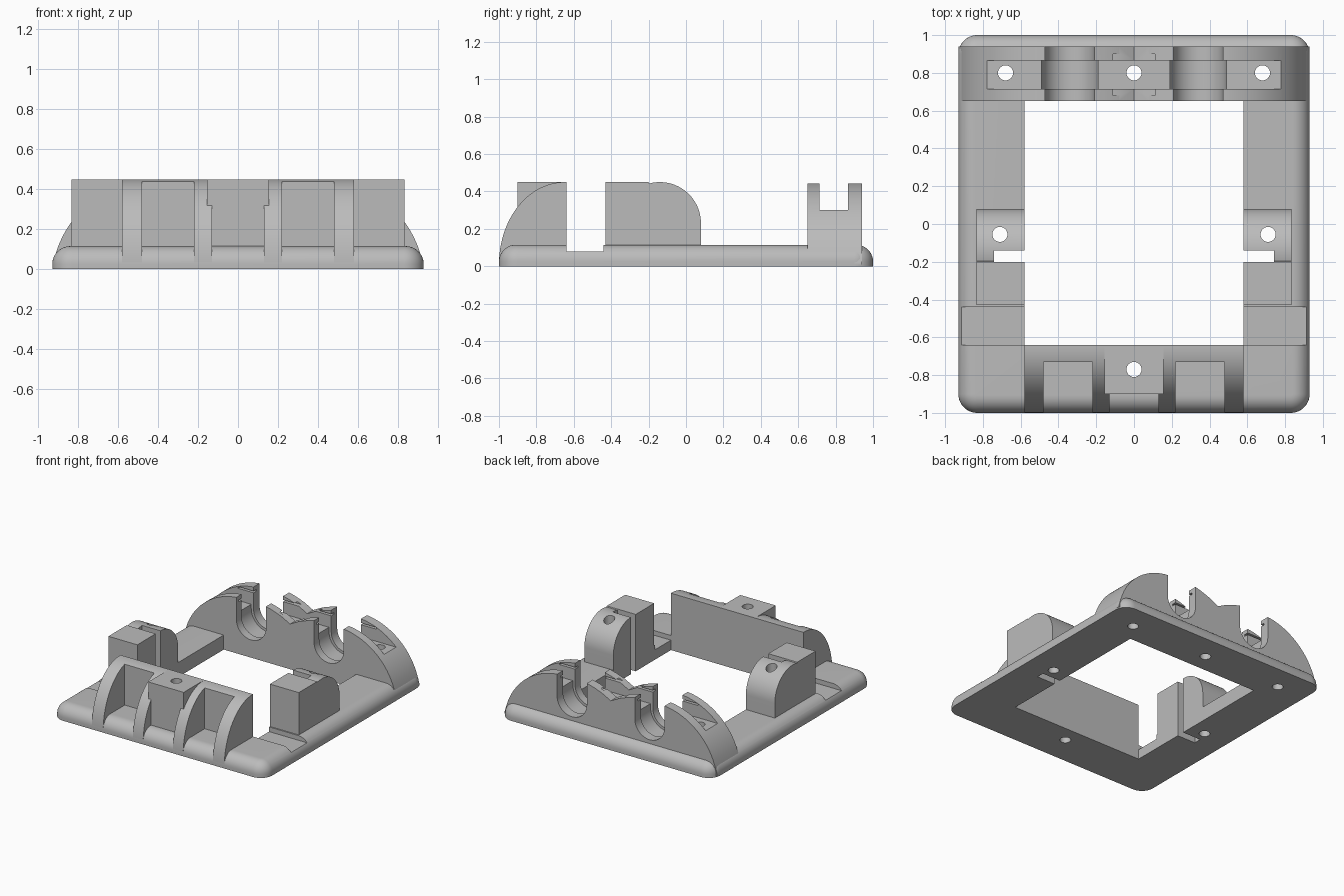
import bpy, bmesh
from math import sin, cos, pi, sqrt, radians

if "Cube" in bpy.data.objects:
    bpy.data.objects.remove(bpy.data.objects["Cube"], do_unlink=True)

grey = bpy.data.materials.new("plain grey")
grey.use_nodes = True
grey.diffuse_color = (0.5, 0.5, 0.5, 1)
grey.node_tree.nodes["Principled BSDF"].inputs["Base Color"].default_value = (0.5, 0.5, 0.5, 1)


def loft(name, rings, closed=False):
    """Skin equal-length rings; cap the ends, or join last to first."""
    bm = bmesh.new()
    rows = [[bm.verts.new(p) for p in ring] for ring in rings]
    n = len(rows[0])
    for a, b in zip(rows, rows[1:]):
        for i in range(n):
            j = (i + 1) % n
            bm.faces.new((a[i], a[j], b[j], b[i]))
    bm.faces.new(rows[0])
    bm.faces.new(rows[-1])
    bmesh.ops.recalc_face_normals(bm, faces=bm.faces)
    mesh = bpy.data.meshes.new(name)
    bm.to_mesh(mesh)
    bm.free()
    mesh.materials.append(grey)
    obj = bpy.data.objects.new(name, mesh)
    bpy.context.collection.objects.link(obj)
    return obj


def prism(name, axis, pts, lo, hi):
    """Extrude a 2D outline along one axis."""
    place = {"x": lambda p, h: (h, p[0], p[1]),
             "y": lambda p, h: (p[0], h, p[1]),
             "z": lambda p, h: (p[0], p[1], h)}[axis]
    return loft(name, [[place(p, h) for p in pts] for h in (lo, hi)])


def box(name, x0, x1, y0, y1, z0, z1):
    return prism(name, "z", [(x0, y0), (x1, y0), (x1, y1), (x0, y1)], z0, z1)


def arc(cx, cy, rx, ry, start, end, n=24):
    return [(cx + rx * cos(radians(start + (end - start) * i / n)),
             cy + ry * sin(radians(start + (end - start) * i / n))) for i in range(n + 1)]


def select(obj):
    bpy.ops.object.select_all(action="DESELECT")
    obj.select_set(True)
    bpy.context.view_layer.objects.active = obj


def cut(obj, *cutters):
    """Subtract each cutter and discard it."""
    for cutter in cutters:
        cutter.hide_render = True
        select(obj)
        mod = obj.modifiers.new("cut", "BOOLEAN")
        mod.operation, mod.solver, mod.object = "DIFFERENCE", "EXACT", cutter
        bpy.ops.object.modifier_apply(modifier=mod.name)
        bpy.data.objects.remove(cutter, do_unlink=True)


def hole(x, y):
    return prism("screw_hole", "z", arc(x, y, 0.04, 0.04, 0, 345, 23), -0.2, 0.8)


def post_slot(s):
    return box("post_slot", s * 0.5, s * 0.74, -0.2, -0.14, -0.1, 0.6)


SIDES = (-1, 1)
REAR_HOLES = [(-0.68, 0.8), (0, 0.8), (0.68, 0.8)]
POST_HOLES = [(-0.71, -0.055), (0.71, -0.055)]
FRONT_HOLE = (0, -0.77)
parts = []


# Base frame: rounded plate with a soft upper rim
def plate_ring(inset, z, r=0.1):
    ring = []
    for sx, sy, a in ((1, 1, 0), (-1, 1, 90), (-1, -1, 180), (1, -1, 270)):
        ring += arc(sx * (0.93 - r), sy * (1 - r), r - inset, r - inset, a, a + 90, 10)
    return [(x, y, z) for x, y in ring]


rings = [plate_ring(0, 0)]
for i in range(11):
    a = pi / 2 * i / 10
    rings.append(plate_ring(0.09 * (1 - cos(a)), 0.025 + 0.09 * sin(a)))
base = loft("base_frame", rings)
cut(base, box("opening", -0.58, 0.58, -0.64, 0.65, -0.1, 0.3))
for s in SIDES:
    cut(base, box("cross_channel", s * 0.5, s * 1.1, -0.64, -0.44, 0.078, 0.3), post_slot(s))
cut(base, *[hole(*p) for p in REAR_HOLES + POST_HOLES + [FRONT_HOLE]])
parts.append(base)

# Rear cradle: twin humps with a shallow valley between them
half = [(0.93, 0.01)]
for i in range(29):
    x = 0.93 - 0.47 * i / 28
    half.append((x, max(0.02, sqrt(0.265 - (x - 0.42) ** 2) - 0.07)))
half += [(0.42, 0.444), (0.21, 0.44), (0.15, 0.424), (0.08, 0.399)]
outline = half + [(0, 0.357)] + [(-x, z) for x, z in reversed(half)]
rear = prism("rear_cradle", "y", outline, 0.65, 0.94)


def u_channel(x, r, y0, y1):
    return prism("u_channel", "y",
                 [(x - r, 0.7)] + arc(x, 0.27, r, r, 180, 360) + [(x + r, 0.7)], y0, y1)


cut(rear, box("cap_groove", -1, 1, 0.715, 0.865, 0.3, 0.6))
for s in SIDES:
    cut(rear, u_channel(s * 0.34, 0.13, 0.5, 1.1), u_channel(s * 0.34, 0.15, 0.715, 0.865),
        box("clip_slot", s * 0.07, s * 0.605, 0.68, 0.9, 0.396, 0.41))
cut(rear, *[hole(*p) for p in REAR_HOLES])
parts.append(rear)

# Front wall: curved buttress cut back to leave four ribs
wall = prism("front_ribbed_wall", "x",
             arc(-0.65, 0.01, 0.35, 0.44, 180, 90) + [(-0.64, 0.45), (-0.64, 0.01)], -0.58, 0.58)
for x0, x1 in ((-0.48, -0.22), (-0.13, 0.13), (0.22, 0.48)):
    cut(wall, box("pocket", x0, x1, -1.2, -0.73, -0.1, 0.6))
cut(wall, hole(*FRONT_HOLE))
parts.append(wall)

# Front screw boss between the middle ribs
boss = box("front_boss", -0.155, 0.155, -0.9, -0.64, 0.1, 0.45)
cut(boss, hole(*FRONT_HOLE))
parts.append(boss)

# Side posts: square front, slotted, with a rounded back
for s, p in zip(SIDES, POST_HOLES):
    name = "left_post" if s > 0 else "right_post"
    outline = ([(-0.43, 0.09), (-0.43, 0.45), (-0.2, 0.45)]
               + arc(-0.14, 0.23, 0.22, 0.22, 105, 0) + [(0.08, 0.09)])
    post = prism(name, "x", outline, s * 0.58, s * 0.833)
    cut(post, post_slot(s), hole(*p))
    parts.append(post)

for obj in parts:
    select(obj)
    bpy.ops.object.shade_smooth_by_angle(angle=radians(30))
